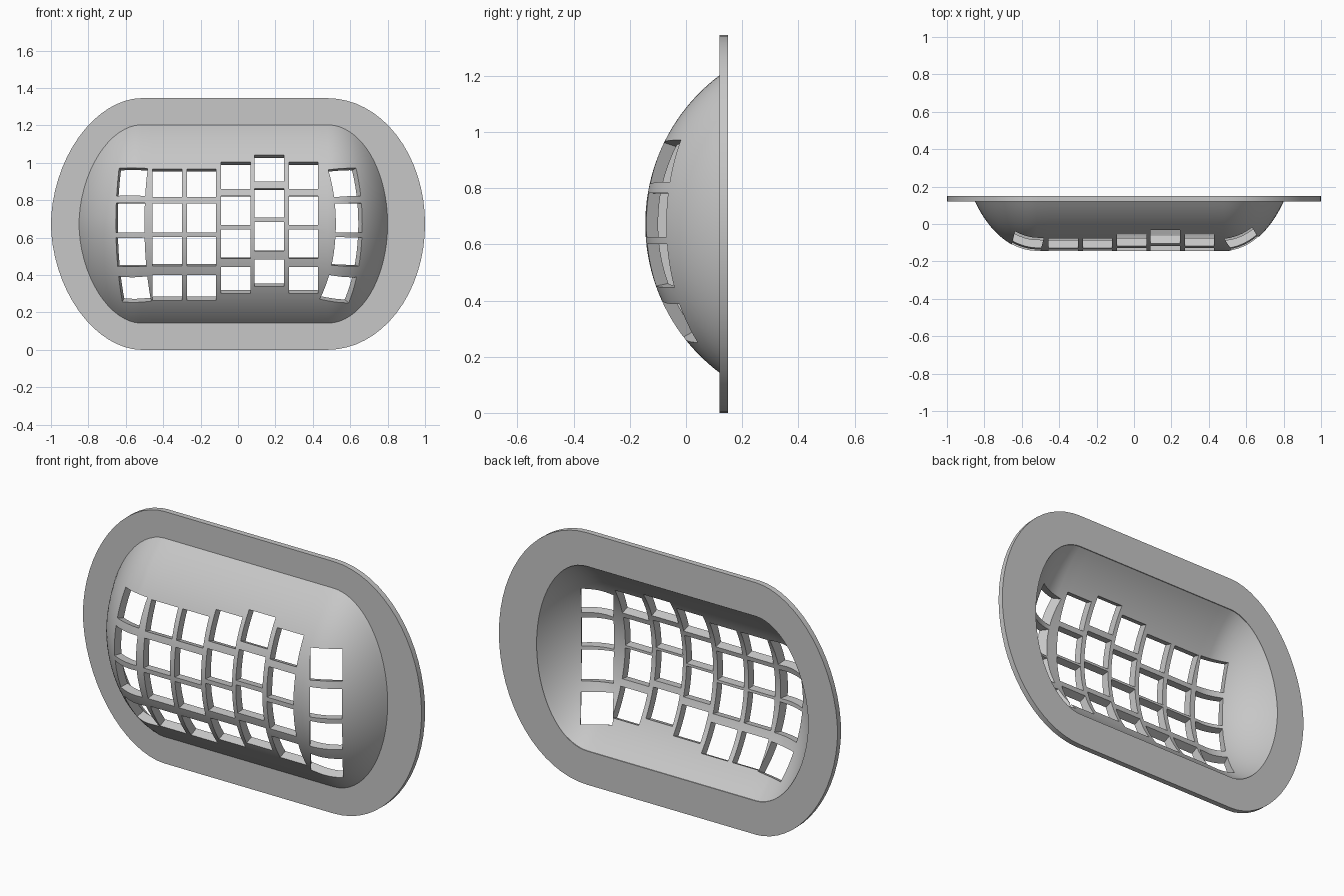
import bpy, bmesh, math
from mathutils import Matrix, Vector

cube = bpy.data.objects.get("Cube")
if cube:
    bpy.data.objects.remove(cube, do_unlink=True)

grey = bpy.data.materials.new("plain_grey")
grey.use_nodes = True
colour = (0.57, 0.57, 0.57, 1)
grey.diffuse_color = colour
grey.node_tree.nodes["Principled BSDF"].inputs["Base Color"].default_value = colour

MID_Z = 0.6725                 # height of the long axis
X_LEFT, X_RIGHT = -0.52, 0.48  # ends of the straight section
HALF, RADIUS, WALL = 0.53, 0.6625, 0.045
FRONT = -0.145                 # frontmost point of the shell
RIM_FRONT, RIM_BACK = 0.12, 0.15
CENTRE_Y = FRONT + RADIUS


def outline(y, end_neg, end_pos, half, arc=32, straight=16):
    """Stadium-like loop: straight top and bottom, curved ends."""
    pts = []

    def end(xc, reach, power, start):
        for i in range(arc + 1):
            a = start + math.pi * i / arc
            c, s = math.cos(a), math.sin(a)
            c = math.copysign(abs(c) ** (2 / power), c)
            s = math.copysign(abs(s) ** (2 / power), s)
            pts.append((xc + reach * c, y, MID_Z + half * s))

    def run(x0, x1, side):
        for i in range(1, straight):
            pts.append((x0 + (x1 - x0) * i / straight, y, MID_Z + side * half))

    end(X_RIGHT, end_pos, 2.0, -math.pi / 2)
    run(X_RIGHT, X_LEFT, 1)
    end(X_LEFT, end_neg, 1.87, math.pi / 2)
    run(X_LEFT, X_RIGHT, -1)
    return pts


def loft(name, loops, closed):
    """Skin a list of loops with quads."""
    bm = bmesh.new()
    rings = [[bm.verts.new(p) for p in loop] for loop in loops]
    n = len(rings[0])
    pairs = list(zip(rings, rings[1:]))
    if closed:
        pairs.append((rings[-1], rings[0]))
    for a, b in pairs:
        for i in range(n):
            j = (i + 1) % n
            bm.faces.new((a[i], a[j], b[j], b[i]))
    bmesh.ops.remove_doubles(bm, verts=bm.verts, dist=1e-5)
    bmesh.ops.recalc_face_normals(bm, faces=bm.faces)
    return to_object(bm, name)


def to_object(bm, name):
    mesh = bpy.data.meshes.new(name)
    bm.to_mesh(mesh)
    bm.free()
    ob = bpy.data.objects.new(name, mesh)
    bpy.context.collection.objects.link(ob)
    mesh.materials.append(grey)
    return ob


def activate(ob):
    bpy.ops.object.select_all(action='DESELECT')
    ob.select_set(True)
    bpy.context.view_layer.objects.active = ob


def shell_loops(radius, rim_angle, steps=22):
    """Loops of one shell skin, from the front ridge to the rim."""
    for i in range(steps + 1):
        a = rim_angle * i / steps
        h = radius * math.sin(a)
        g = h / HALF
        yield outline(CENTRE_Y - radius * math.cos(a), 0.33 * g, 0.32 * g, h)


# Domed shell with an inner and outer skin
rim_angle = math.asin(HALF / RADIUS)
outer = list(shell_loops(RADIUS, rim_angle))
inner = list(shell_loops(RADIUS - WALL, rim_angle))
shell = loft("domed_shell", outer + inner[::-1], False)

# Cutters for the grid of square windows: x, height offset, sideways turn
columns = [(-0.57, 0, -14), (-0.378, 0, 0), (-0.195, 0, 0), (-0.012, 0.04, 0),
           (0.167, 0.08, 0), (0.35, 0.04, 0), (0.59, 0, 33)]
rows = (0.893, 0.705, 0.525, 0.33)
bm = bmesh.new()
for x, lift, turn in columns:
    for row in rows:
        z = row + lift
        tilt = math.asin((z - MID_Z) / RADIUS)
        y = CENTRE_Y - RADIUS * math.cos(tilt)
        if turn:
            y += 0.035
            x_at = x - (y + 0.1) * math.tan(math.radians(turn))
        else:
            x_at = x
        mat = (Matrix.Translation(Vector((x_at, y, z)))
               @ Matrix.Rotation(math.radians(turn), 4, 'Z')
               @ Matrix.Rotation(-0.8 * tilt, 4, 'X')
               @ Matrix.Diagonal((0.157, 0.26, 0.157, 1)))
        bmesh.ops.create_cube(bm, size=1, matrix=mat)
cutter = to_object(bm, "window_cutter")
cutter.hide_render = True

cut = shell.modifiers.new("windows", 'BOOLEAN')
cut.operation = 'DIFFERENCE'
cut.solver = 'EXACT'
cut.use_self = True
cut.object = cutter
activate(shell)
bpy.ops.object.modifier_apply(modifier=cut.name)
bpy.data.objects.remove(cutter, do_unlink=True)

# Flat mounting rim around the shell
wide = (1 + X_LEFT, 1 - X_RIGHT, MID_Z)
g = 0.93
hole = (0.33 * g, 0.32 * g, HALF * g)
rim = loft("flat_rim", [outline(RIM_FRONT, *wide), outline(RIM_BACK, *wide),
                        outline(RIM_BACK, *hole), outline(RIM_FRONT, *hole)], True)

for ob in (shell, rim):
    activate(ob)
    bpy.ops.object.shade_smooth_by_angle(angle=math.radians(30))
